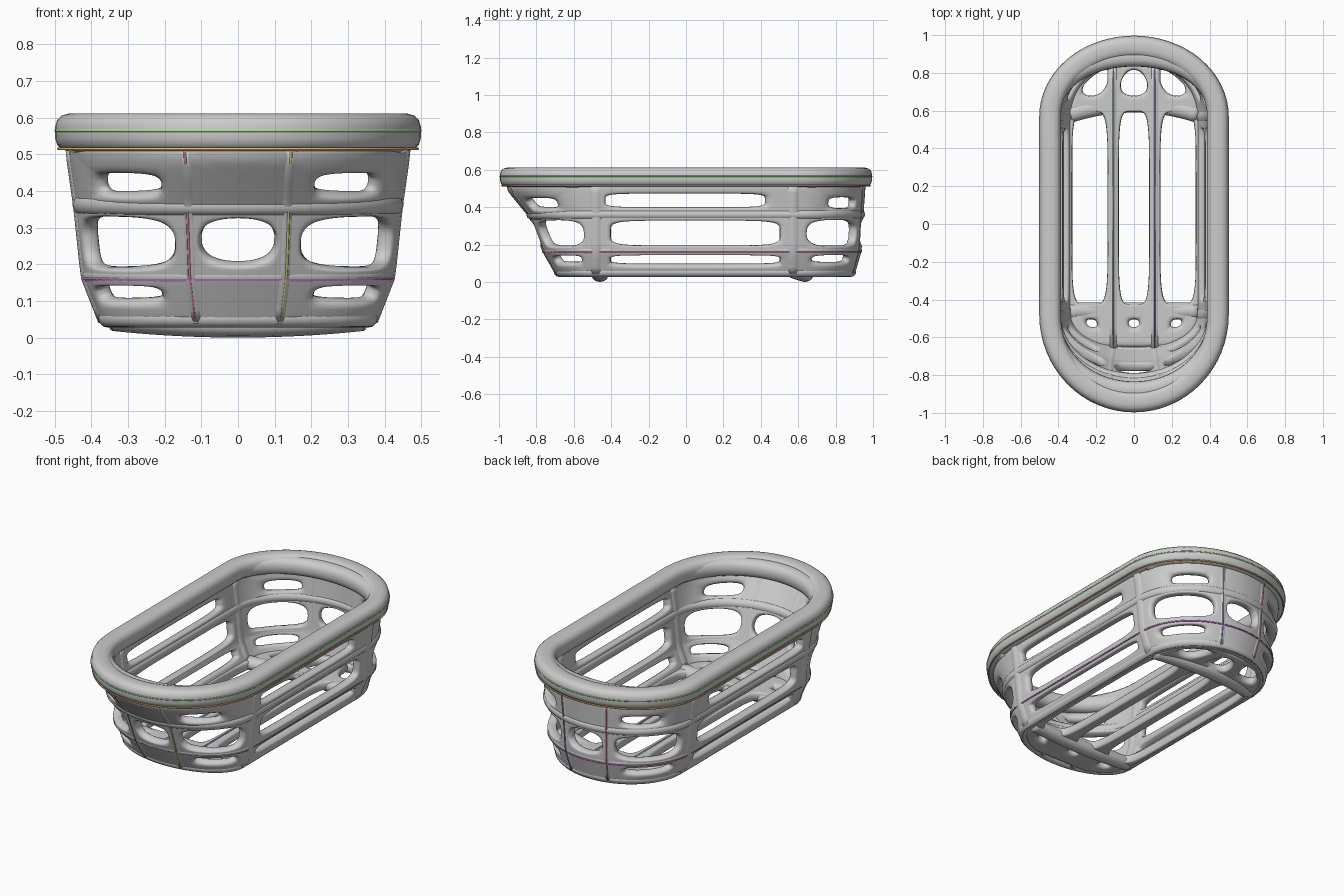
import bpy, bmesh
from math import sin, cos, pi
from mathutils import Vector

if "Cube" in bpy.data.objects:
    bpy.data.objects.remove(bpy.data.objects["Cube"])

YF, YB = -0.48, 0.57          # where the straight sides end
# height, half width, front y, back y of the basket shell
PROFILE = [(0.03, .345, -.665, .875), (0.17, .400, -.745, .915), (0.36, .420, -.82, .925),
           (0.50, .440, -.935, .935), (0.62, .447, -.943, .943)]


def shell(z):
    z = min(max(z, PROFILE[0][0]), PROFILE[-1][0])
    for a, b in zip(PROFILE, PROFILE[1:]):
        if z <= b[0]:
            t = (z - a[0]) / (b[0] - a[0])
            return [p + (q - p) * t for p, q in zip(a[1:], b[1:])]


def wall(u, z, out=0.0):
    # u: 0-1 back end, 1-2 left side, 2-3 front end, 3-4 right side
    w, yf, yb = shell(z)
    w, yf, yb = w + out, yf - out, yb + out
    u %= 4
    if u < 1:
        return Vector((w * cos(pi * u), YB + (yb - YB) * sin(pi * u), z))
    if u < 2:
        return Vector((-w, YB + (YF - YB) * (u - 1), z))
    if u < 3:
        a = pi * (u - 1)
        return Vector((w * cos(a), YF + (YF - yf) * sin(a), z))
    return Vector((w, YF + (YB - YF) * (u - 3), z))


def floor(s, y):
    w, yf, yb = shell(0.04)
    k = 0
    if y > YB:
        k = (y - YB) / (yb - YB)
    elif y < YF:
        k = (YF - y) / (YF - yf)
    return Vector((s * w * max(0, 1 - k * k) ** .5, y, 0.052))


def finish(name, bm, color=None):
    bmesh.ops.recalc_face_normals(bm, faces=bm.faces)
    me = bpy.data.meshes.new(name)
    bm.to_mesh(me)
    bm.free()
    for p in me.polygons:
        p.use_smooth = True
    ob = bpy.data.objects.new(name, me)
    bpy.context.collection.objects.link(ob)
    if color:
        mat = bpy.data.materials.new(name + "_colour")
        mat.diffuse_color = (*color, 1)
        mat.use_nodes = True
        mat.node_tree.nodes["Principled BSDF"].inputs["Base Color"].default_value = mat.diffuse_color
        me.materials.append(mat)
    return ob


def tube(name, pts, a, b=None, closed=False, n=12, power=2, color=None):
    # sweep a superellipse section of half width a and half height b
    b = b or a
    bm = bmesh.new()
    rings = []
    c = len(pts)
    for i, p in enumerate(pts):
        q0 = pts[(i - 1) % c] if closed else pts[max(i - 1, 0)]
        q1 = pts[(i + 1) % c] if closed else pts[min(i + 1, c - 1)]
        t = (q1 - q0).normalized()
        ref = Vector((0, 0, 1)) if abs(t.z) < .7 else Vector((0, 1, 0))
        side = t.cross(ref).normalized()
        up = side.cross(t)
        ring = []
        for j in range(n):
            x, y = cos(2 * pi * j / n), sin(2 * pi * j / n)
            r = (abs(x) ** power + abs(y) ** power) ** (-1 / power)
            ring.append(bm.verts.new(p + side * a * r * x + up * b * r * y))
        rings.append(ring)
    for i in range(c if closed else c - 1):
        r0, r1 = rings[i], rings[(i + 1) % c]
        for j in range(n):
            k = (j + 1) % n
            bm.faces.new((r0[j], r0[k], r1[k], r1[j]))
    if not closed:
        bm.faces.new(rings[0])
        bm.faces.new(rings[-1])
    return finish(name, bm, color)


def cell(bm, f, u0, u1, v0, v1, hole=None, n=48, power=4):
    # one panel of the sheet, framing a rounded hole (u0, u1, v0, v1) or solid
    cu, cv = (u0 + u1) / 2, (v0 + v1) / 2
    h = hole or (cu - (u1 - u0) * .01, cu + (u1 - u0) * .01, cv - (v1 - v0) * .01, cv + (v1 - v0) * .01)
    loops = []
    steps = 3 if hole else 5
    for k in range(steps + 1):
        t, loop = k / steps, []
        for j in range(n):
            x, y = cos(2 * pi * j / n), sin(2 * pi * j / n)
            m = max(abs(x), abs(y))
            r = (abs(x) ** power + abs(y) ** power) ** (-1 / power)
            ou, ov = cu + (u1 - u0) / 2 * x / m, cv + (v1 - v0) / 2 * y / m
            iu = (h[0] + h[1]) / 2 + (h[1] - h[0]) / 2 * x * r
            iv = (h[2] + h[3]) / 2 + (h[3] - h[2]) / 2 * y * r
            loop.append(bm.verts.new(f(ou + (iu - ou) * t, ov + (iv - ov) * t)))
        loops.append(loop)
    for r0, r1 in zip(loops, loops[1:]):
        for j in range(n):
            k = (j + 1) % n
            bm.faces.new((r0[j], r0[k], r1[k], r1[j]))
    if not hole:
        bm.faces.new(loops[-1])


def sheet(name, bm, thickness):
    bmesh.ops.remove_doubles(bm, verts=bm.verts, dist=0.0003)
    ob = finish(name, bm)
    m = ob.modifiers.new("thickness", 'SOLIDIFY')
    m.thickness, m.offset = thickness, 0
    m = ob.modifiers.new("rounding", 'SUBSURF')
    m.levels = m.render_levels = 1


def ring_path(z, out=0.0):
    us = []
    for k in range(4):
        n = 32 if k % 2 == 0 else 8
        us += [k + i / n for i in range(n)]
    return [wall(u, z, out) for u in us]


# pierced wall sheet: three levels of openings all round
LEVELS = [(0.05, 0.17), (0.17, 0.36), (0.36, 0.53)]
SIDE_HOLES = [(-.40, .50, .095, .148), (-.40, .50, .195, .328), (-.43, .42, .40, .472)]
END_HOLES = [(.10, .32, .105, .148), (.07, .365, .192, .332), (.18, .34, .395, .452)]
bm = bmesh.new()
for (z0, z1), s, e in zip(LEVELS, SIDE_HOLES, END_HOLES):
    ta, tb = [(YB - y) / (YB - YF) for y in (s[1], s[0])]
    cell(bm, wall, 1, 2, z0, z1, (1 + ta, 1 + tb, s[2], s[3]), power=6)
    cell(bm, wall, 3, 4, z0, z1, (4 - tb, 4 - ta, s[2], s[3]), power=6)
    for b in (0, 2):
        top = 1 - 1e-6
        cell(bm, wall, b, b + .4, z0, z1, (b + e[0], b + e[1], e[2], e[3]), power=3)
        cell(bm, wall, b + .6, b + top, z0, z1, (b + 1 - e[1], b + 1 - e[0], e[2], e[3]), power=3)
        mid = (b + .42, b + .58, .205, .33) if z0 == .17 else None
        cell(bm, wall, b + .4, b + .6, z0, z1, mid, power=2.3)
sheet("pierced_wall", bm, 0.048)

# pierced floor sheet with three long slots and small end holes
bm = bmesh.new()
S = [-1, -.31, .31, 1]
SLOTS = [(-.94, -.40), (-.23, .23), (.40, .94)]
BACK = [(-.90, -.50), (-.24, .24), (.50, .90)]
for i in range(3):
    c = (-.66, 0, .66)[i]
    cell(bm, floor, S[i], S[i + 1], -.655, -.45, (c - .08, c + .08, -.545, -.505), power=2)
    cell(bm, floor, S[i], S[i + 1], -.45, .61, (*SLOTS[i], -.425, .595), power=6)
    cell(bm, floor, S[i], S[i + 1], .61, .865, (*BACK[i], .68, .815), power=2.2)
sheet("pierced_floor", bm, 0.05)

# horizontal rings
tube("top_rim", ring_path(.56), .056, .052, True, 20, 3)
tube("upper_ring", ring_path(.362), .032, .031, True)
tube("middle_ring", ring_path(.17), .026, .024, True)
tube("bottom_ring", ring_path(.055), .028, .028, True)

# thicker rim along the inside of both ends
for where, b in (("back", 0), ("front", 2)):
    pts = [wall(b + i / 32, .552, -.055 * sin(pi * i / 32) ** 2) for i in range(2, 31)]
    tube(f"{where}_rim_thickening", pts, .05, .05, n=16, power=2.5)

# uprights at the corners and ends
HEIGHTS = [.05 + .47 * i / 12 for i in range(13)]
for side, us in (("left", (1, 2)), ("right", (4, 3))):
    for where, u in zip(("back", "front"), us):
        tube(f"{where}_{side}_corner_post", [wall(u, z) for z in HEIGHTS], .03, .042)
for where, b in (("back", 0), ("front", 2)):
    for i, u in enumerate((.4, .6)):
        tube(f"{where}_end_post_{i}", [wall(b + u, z) for z in HEIGHTS], .028, .028)

# floor bars and sagging cross members
for i, x in enumerate((-.11, .11)):
    tube(f"floor_bar_{i}", [Vector((x, -.66 + 1.5 * k / 12, .055)) for k in range(13)], .03, .028)
for name, y, bow in (("front_cross_bar", -.46, 0.0), ("back_cross_bar", .635, .055)):
    pts = []
    for k in range(25):
        x = -.34 + .68 * k / 24
        sag = .018 * (1 - (x / .34) ** 2)
        pts.append(Vector((x, y - bow * (x / .34) ** 2, .054 - sag)))
    tube(name, pts, .045, .036)

# thin coloured wires lying on the surface
WIRES = [("rim_outer_wire", .565, .054, (.4, .85, .3)), ("rim_lower_wire", .515, .049, (.85, .5, .2)),
         ("middle_wire", .16, .026, (.75, .2, .75)), ("bottom_wire", .032, .018, (.25, .5, .8))]
for name, z, out, col in WIRES:
    tube(name, ring_path(z, out), .004, None, True, 6, color=col)
for i, (u, col) in enumerate(((2.4, (.7, .25, .35)), (2.6, (.65, .65, .25)), (.4, (.3, .3, .7)), (.6, (.7, .3, .4)))):
    tube(f"end_post_wire_{i}", [wall(u, z, .028) for z in HEIGHTS], .004, n=6, color=col)
for i, (x, col) in enumerate(((-.11, (.3, .65, .6)), (.11, (.35, .25, .65)))):
    tube(f"floor_wire_{i}", [Vector((x, -.66, .083)), Vector((x, .83, .083))], .004, n=6, color=col)

# stand the model on z = 0
bpy.context.view_layer.update()
low = min((o.matrix_world @ v.co).z for o in bpy.data.objects for v in o.data.vertices)
for o in bpy.data.objects:
    o.location.z -= low
